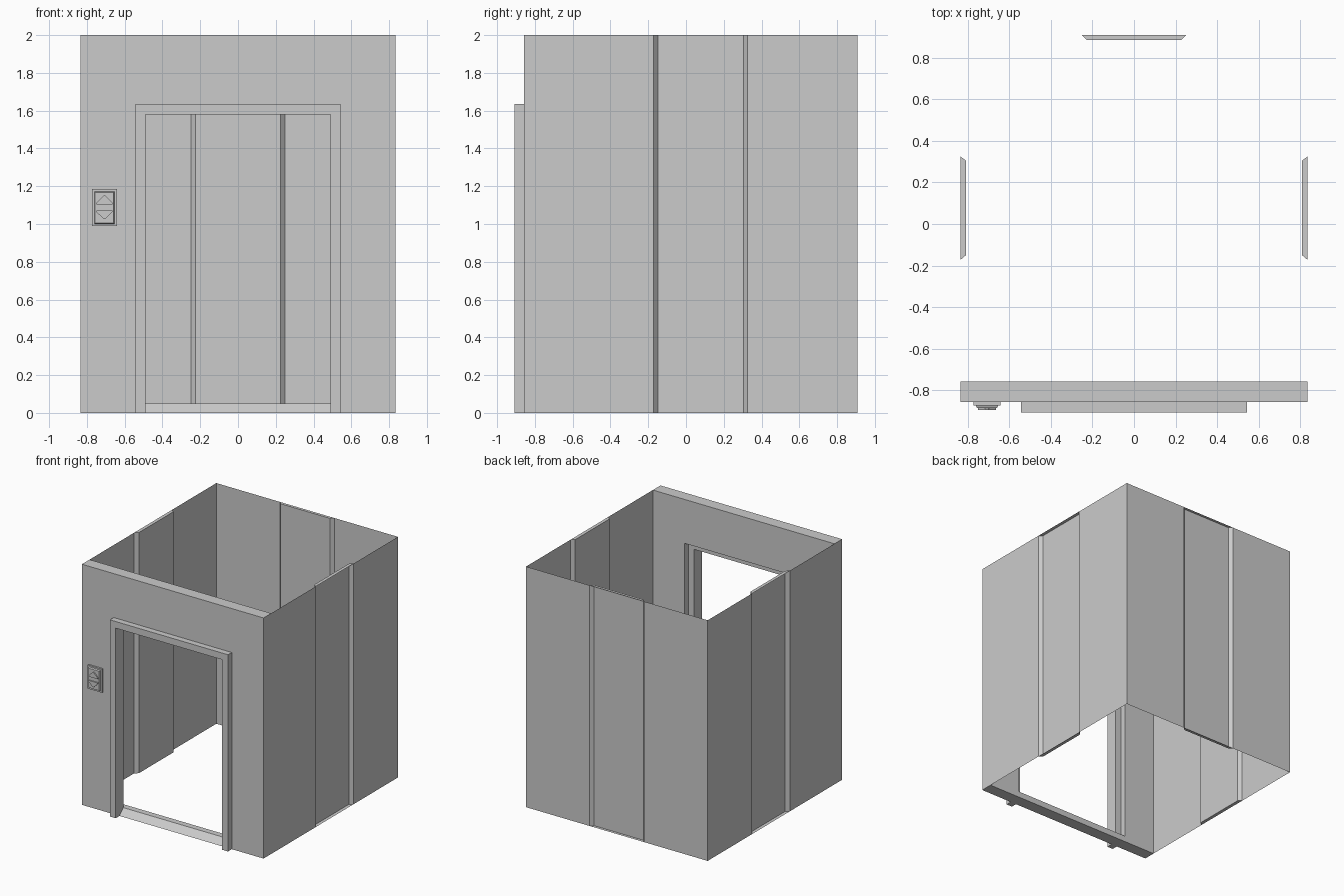
import bpy
import bmesh

old = bpy.data.objects.get("Cube")
if old:
    bpy.data.objects.remove(old, do_unlink=True)

HEIGHT = 2.0
SIDE = 0.835                         # half width of the cabin
BACK = 0.908
OUT, IN = -0.857, -0.757             # front wall faces
FRAME_OUT, FRAME_IN = -0.907, -0.807

grey = bpy.data.materials.new("plain_grey")
grey.use_nodes = True
grey.diffuse_color = (0.6, 0.6, 0.6, 1)
grey.node_tree.nodes["Principled BSDF"].inputs["Base Color"].default_value = (0.6, 0.6, 0.6, 1)


def finish(name, bm):
    mesh = bpy.data.meshes.new(name)
    bm.to_mesh(mesh)
    bm.free()
    mesh.materials.append(grey)
    obj = bpy.data.objects.new(name, mesh)
    bpy.context.collection.objects.link(obj)
    return obj


def prism(name, outline, axis, start, end):
    """Extrude a flat outline along x or y."""
    bm = bmesh.new()
    rings = []
    for d in (start, end):
        rings.append([bm.verts.new((a, d, b) if axis == "y" else (d, a, b))
                      for a, b in outline])
    n = len(outline)
    for ring in rings:
        bm.faces.new(ring)
    for i in range(n):
        j = (i + 1) % n
        bm.faces.new((rings[0][i], rings[0][j], rings[1][j], rings[1][i]))
    bmesh.ops.recalc_face_normals(bm, faces=bm.faces[:])
    return finish(name, bm)


def rect(x0, x1, z0, z1):
    return [(x0, z0), (x1, z0), (x1, z1), (x0, z1)]


def arch(outer, top, inner, inner_top):
    """Upside-down U outline, used by the wall and the door frame."""
    right = [(inner, inner_top), (inner, 0), (outer, 0), (outer, top)]
    return right + [(-x, z) for x, z in reversed(right)]


# Front wall with door opening, and the frame set into it
prism("front_wall", arch(SIDE, HEIGHT, 0.543, 1.635), "y", OUT, IN)
prism("door_frame", arch(0.543, 1.635, 0.49, 1.58), "y", FRAME_OUT, FRAME_IN)

# Door sill with a sloping front
prism("door_sill", [(OUT, 0), (FRAME_IN, 0.05), (IN, 0.05), (IN, 0)], "x", -0.543, 0.543)

# Thin side and back walls, each with a recessed centre panel
half = [(SIDE, IN), (SIDE, -0.173), (SIDE - 0.028, -0.149), (SIDE - 0.028, 0.304),
        (SIDE, 0.325), (SIDE, BACK), (0.25, BACK), (0.226, BACK - 0.024)]
path = half + [(-x, y) for x, y in reversed(half)]
bm = bmesh.new()
low = [bm.verts.new((x, y, 0)) for x, y in path]
high = [bm.verts.new((x, y, HEIGHT)) for x, y in path]
for i in range(len(path) - 1):
    bm.faces.new((low[i], low[i + 1], high[i + 1], high[i]))
for s in (1, 6, 11):                 # caps closing each recess
    bm.faces.new(list(reversed(high[s:s + 4])))
    bm.faces.new(low[s:s + 4])
bm.normal_update()
for f in bm.faces:                   # caps face up at the top, down at the base
    if abs(f.normal.z) > 0.9 and f.normal.z * (f.calc_center_median().z - 1) < 0:
        f.normal_flip()
finish("cabin_walls", bm)

# Call button panel: back plate, tapered inner plate, two arrow buttons
CX, CZ = -0.707, 1.087
prism("button_back_plate", rect(CX - 0.066, CX + 0.066, CZ - 0.098, CZ + 0.098),
      "y", OUT, OUT - 0.015)
plate = prism("button_inner_plate", rect(CX - 0.054, CX + 0.054, CZ - 0.086, CZ + 0.086),
              "y", OUT - 0.015, OUT - 0.027)
for v in plate.data.vertices:
    if v.co.y < OUT - 0.02:
        v.co.x += 0.005 if v.co.x < CX else -0.005
        v.co.z += 0.005 if v.co.z < CZ else -0.005

for name, sign in (("up_button", 1), ("down_button", -1)):
    arrow = [(-0.043, 0.016), (0.043, 0.016), (0.043, 0.024),
             (0.004, 0.062), (-0.004, 0.062), (-0.043, 0.024)]
    prism(name, [(CX + x, CZ + 0.001 + sign * z) for x, z in arrow],
          "y", OUT - 0.027, OUT - 0.037)
